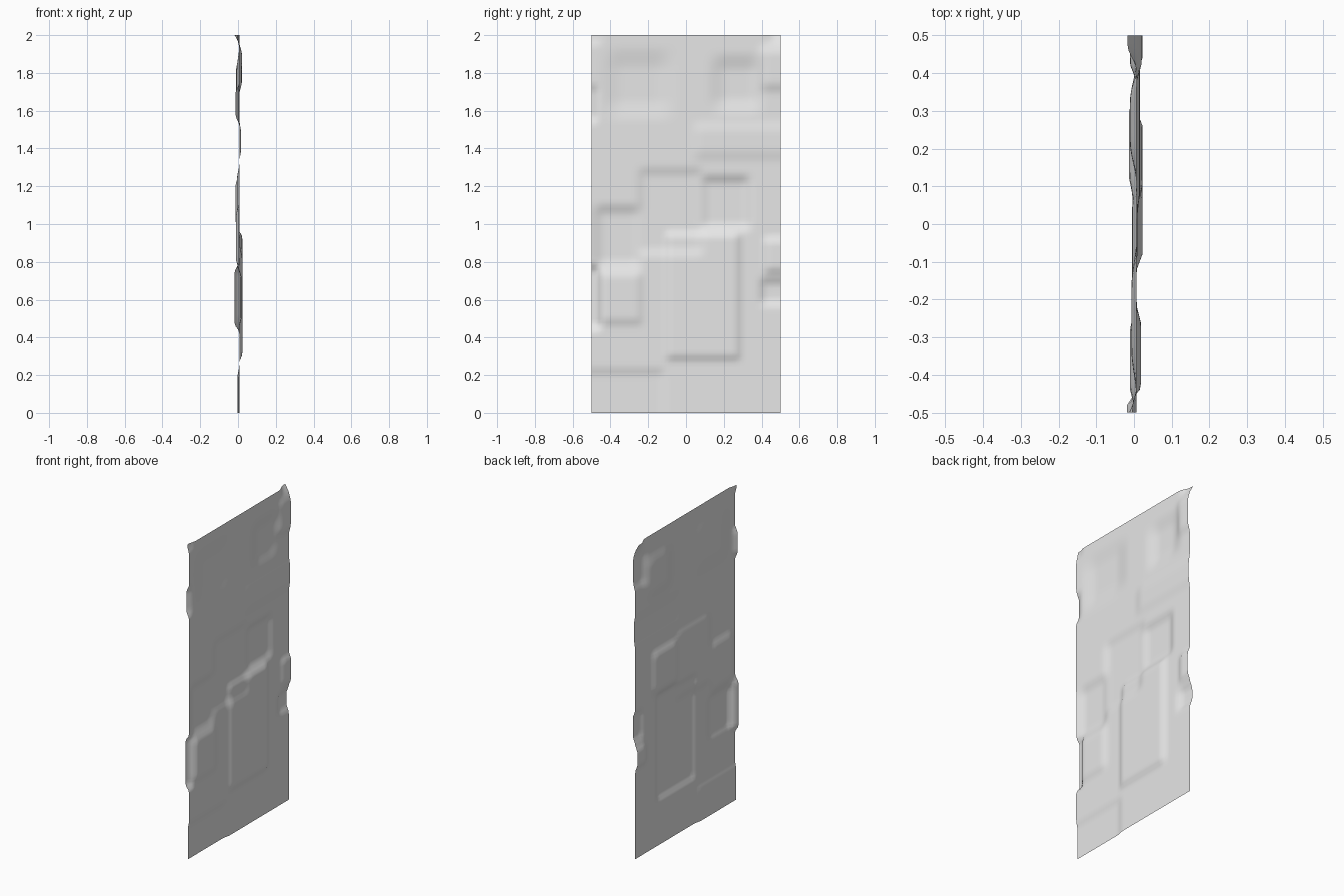
import bpy, bmesh

# Remove the default cube only
cube = bpy.data.objects.get("Cube")
if cube:
    bpy.data.objects.remove(cube, do_unlink=True)

WIDTH, HEIGHT = 1.0, 2.0
COLUMNS, ROWS = 50, 100

# Chiselled areas: y from, y to, z from, z to, relief, edge softness
PATCHES = [
    (-.10, .28, .29, .95, .016, .05),     # large raised block
    (.09, .33, .98, 1.24, -.02, .07),     # hollow above the block
    (-.24, .08, .85, 1.28, -.012, .07),   # shallow central hollow
    (-.47, -.25, .78, 1.08, -.018, .08),  # hollow on the near side
    (-.45, -.24, .48, .74, .012, .06),    # bulge below it
    (-.60, -.46, .45, .77, -.026, .05),   # chipped near edge
    (-.40, -.10, 1.60, 1.88, -.014, .14), # upper hollow
    (.16, .38, 1.62, 1.86, -.018, .12),   # upper far hollow
    (.05, .60, 1.36, 1.52, .009, .08),    # upper far ledge
    (.42, .60, .75, .92, .016, .05),      # far edge bump
    (.40, .60, .58, .70, -.018, .06),     # chipped far edge
    (.40, .60, 1.72, 1.93, .014, .07),    # far top bump
    (.44, .60, 1.98, 2.20, -.028, .07),   # far top corner
    (-.60, -.46, 1.96, 2.20, -.012, .06), # near top corner
    (-.60, -.48, 1.55, 1.72, -.022, .06), # near upper edge
    (-.60, -.12, -.20, .22, -.010, .06),  # near foot
]


def smooth(t):
    t = min(max(t, 0), 1)
    return t * t * (3 - 2 * t)


def plateau(value, low, high, soft):
    """One inside the interval, easing to zero across each border."""
    return smooth((value - low) / soft + .5) * smooth((high - value) / soft + .5)


def relief(y, z):
    depth = sum(h * plateau(y, a, b, s) * plateau(z, c, d, s)
                for a, b, c, d, h, s in PATCHES)
    return max(-.03, min(.026, depth + .007))


# Hewn sheet standing upright, facing sideways
bm = bmesh.new()
grid = []
for row in range(ROWS + 1):
    z = HEIGHT * row / ROWS
    line = []
    for column in range(COLUMNS + 1):
        y = WIDTH * (column / COLUMNS - .5)
        line.append(bm.verts.new((relief(y, z), y, z)))
    grid.append(line)
for lower, upper in zip(grid, grid[1:]):
    for i in range(COLUMNS):
        face = bm.faces.new((lower[i], lower[i + 1], upper[i + 1], upper[i]))
        face.smooth = True

mesh = bpy.data.meshes.new("rough_panel")
bm.to_mesh(mesh)
bm.free()
panel = bpy.data.objects.new("rough_panel", mesh)
bpy.context.collection.objects.link(panel)

# Plain pale grey surface
grey = bpy.data.materials.new("pale_grey")
grey.use_nodes = True
color = (.8, .8, .8, 1)
grey.diffuse_color = color
grey.node_tree.nodes["Principled BSDF"].inputs["Base Color"].default_value = color
mesh.materials.append(grey)
